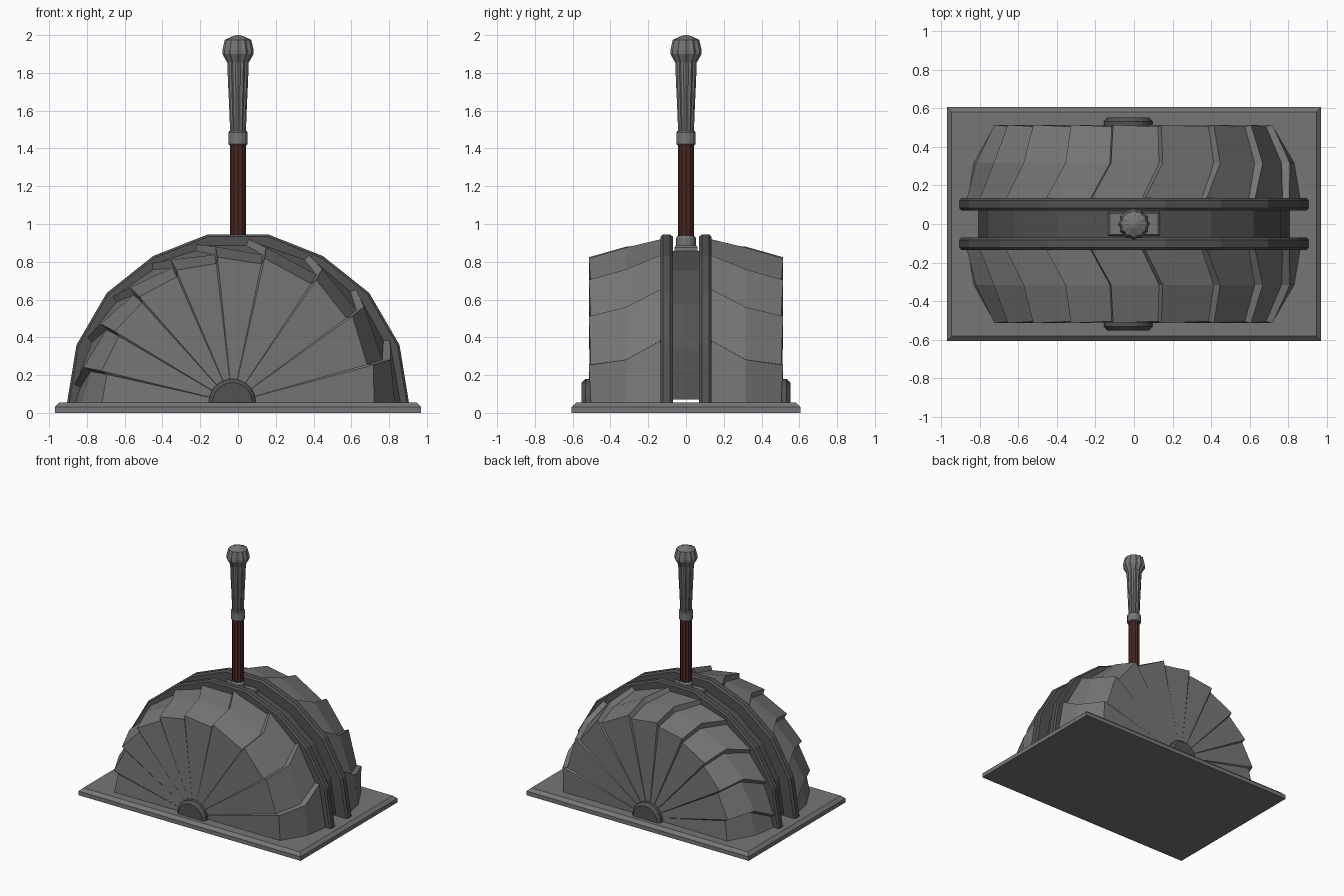
import bpy, bmesh, math

if "Cube" in bpy.data.objects:
    bpy.data.objects.remove(bpy.data.objects["Cube"])

def mat(name, c):
    m = bpy.data.materials.new(name)
    m.diffuse_color = (*c, 1)
    m.use_nodes = True
    m.node_tree.nodes["Principled BSDF"].inputs["Base Color"].default_value = m.diffuse_color
    return m

STEEL = mat("grey steel", (0.18, 0.18, 0.18))
DARK = mat("dark steel", (0.085, 0.085, 0.085))
WOOD = mat("brown shaft", (0.07, 0.022, 0.014))
ZB = 0.055  # top of the base

def finish(name, bm, m):
    bmesh.ops.remove_doubles(bm, verts=bm.verts, dist=1e-5)
    bmesh.ops.recalc_face_normals(bm, faces=bm.faces)
    me = bpy.data.meshes.new(name)
    bm.to_mesh(me)
    bm.free()
    me.materials.append(m)
    ob = bpy.data.objects.new(name, me)
    bpy.context.collection.objects.link(ob)
    return ob

def loft(name, rings, m):
    """Closed rings joined in order, with caps at both ends."""
    bm = bmesh.new()
    rs = [[bm.verts.new(p) for p in r] for r in rings]
    n = len(rs[0])
    for a, b in zip(rs, rs[1:]):
        for i in range(n):
            j = (i + 1) % n
            bm.faces.new((a[i], a[j], b[j], b[i]))
    bm.faces.new(rs[0])
    bm.faces.new(rs[-1])
    return finish(name, bm, m)

def slab(name, outline, cx, y0, y1, bev0, bev1, m):
    """xz outline extruded along y, with bevelled rims."""
    def ring(y, d):
        out = []
        for x, z in outline:
            r = math.hypot(x, z)
            f = (r - d) / r
            out.append((cx + x * f, y, ZB + z * f))
        return out
    s = 1 if y1 > y0 else -1
    loft(name, [ring(y0, bev0), ring(y0 + s * (bev0 + .002), 0),
                ring(y1 - s * bev1, 0), ring(y1, bev1)], m)

def lathe(name, prof, m, n=24, flute=0.0):
    """Vertical turned part; flute pulls in every second vertex."""
    rings = []
    for r, z in prof:
        ring = []
        for i in range(n):
            q = r * (1 - flute * (i % 2))
            a = math.tau * i / n
            ring.append((q * math.cos(a), q * math.sin(a), z))
        rings.append(ring)
    loft(name, rings, m)

def box_ring(x, y, z):
    return [(-x, -y, z), (x, -y, z), (x, y, z), (-x, y, z)]

# base plate with bevelled top
loft("base_plate", [box_ring(.97, .605, 0), box_ring(.97, .605, .032),
                    box_ring(.945, .58, ZB)], STEEL)

# arched rails and the channel band between them
half = [(.905, 0), (.855, .305), (.695, .58), (.45, .775), (.16, .89)]
arc = half + [(-x, z) for x, z in reversed(half)]
rail = arc + [(x * .86, z * .86) for x, z in reversed(arc)]
for s, tag in ((-1, "front"), (1, "back")):
    slab("rail_" + tag, rail, 0, s * .07, s * .135, .012, .012, DARK)
band = [(x * .89, max(z * .9, .015)) for x, z in arc]
band += [(x * .96, max(z * .96, .015)) for x, z in reversed(band)]
slab("channel_band", band, 0, -.08, .08, .001, .001, DARK)

# overlapping fan plates: each rises toward its end, then drops to the next
ENDS = [15.5, 37, 57.5, 79.5, 98, 115, 133, 150, 167, 180]
# y, low radius, high radius, extra radius at the top, twist in degrees
SECT = [(.508, .70, .732, .045, 0), (.315, .80, .842, -.008, .2), (.11, .845, .876, -.005, 7.5)]

def station(ang, high, s):
    pts = [(-.03, s * .507, ZB)]
    for y, lo, hi, up, tw in SECT:
        t = ang if ang in (0, 180) else min(180, ang + tw)
        a = math.radians(t)
        r = (hi if high or ang == 0 else lo) + up * math.sin(a)
        if ang == 180 or ang == 0:
            r -= .012
        yy = y + (.006 if high else -.004) if y > .5 else y
        pts.append((r * math.cos(a), s * yy, ZB + r * math.sin(a)))
    return pts

for s, tag in ((-1, "front"), (1, "back")):
    bm = bmesh.new()
    stations = [station(0, False, s)]
    for e in ENDS:
        stations.append(station(e, True, s))
        if e < 180:
            stations.append(station(e + .9, False, s))
    rows = [[bm.verts.new(p) for p in st] for st in stations]
    for a, b in zip(rows, rows[1:]):
        for i in range(3):
            bm.faces.new((a[i], a[i + 1], b[i + 1], b[i]))
    finish("fan_plates_" + tag, bm, STEEL)

    # half-round hub on the fan
    hub = [(.125 * math.cos(math.pi * i / 10), .125 * math.sin(math.pi * i / 10))
           for i in range(11)]
    slab("hub_" + tag, hub, -.03, s * .49, s * .552, .001, .02, DARK)

# slot block in the channel
loft("slot_block", [box_ring(.135, .062, .80), box_ring(.135, .062, .875),
                    box_ring(.125, .055, .885)], STEEL)

# lever
lathe("lower_collar", [(.052, .86), (.052, .925), (.045, .937)], STEEL, 16)
lathe("lever_shaft", [(.042, .90), (.042, 1.43)], WOOD, 24, .08)
lathe("upper_collar", [(.046, 1.418), (.051, 1.424), (.051, 1.485), (.046, 1.492)], STEEL, 16)
lathe("grip", [(.042, 1.49), (.046, 1.60), (.053, 1.75), (.057, 1.86)], STEEL, 24, .12)
lathe("knob", [(.057, 1.855), (.083, 1.90), (.083, 1.92), (.07, 1.975),
               (.025, 1.995), (.004, 2.0)], STEEL, 24, .1)
